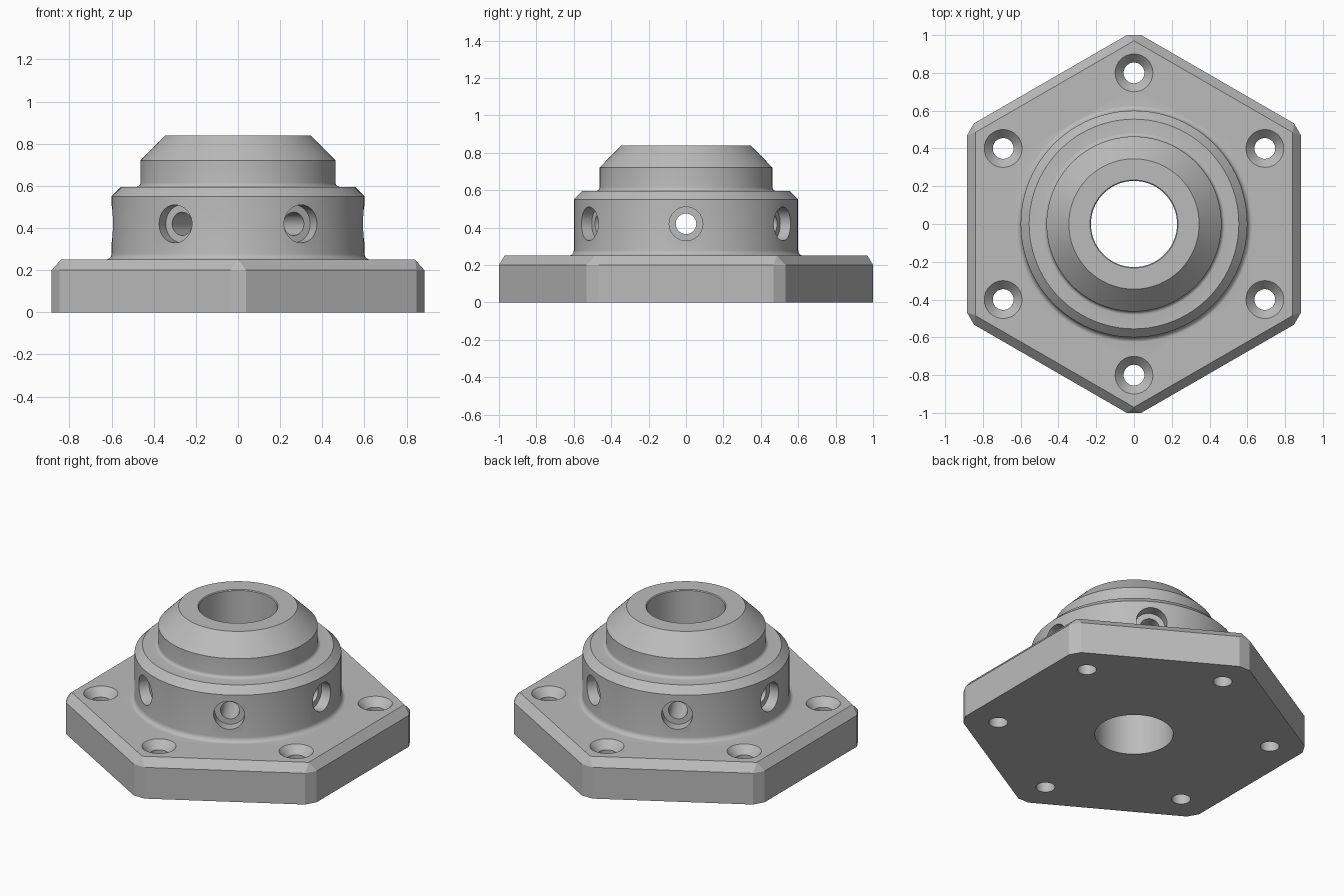
import bpy
import bmesh
from math import sin, cos, pi, radians
from mathutils import Matrix

if "Cube" in bpy.data.objects:
    bpy.data.objects.remove(bpy.data.objects["Cube"], do_unlink=True)

steel = bpy.data.materials.new("machined_grey")
steel.use_nodes = True
GREY = (0.5, 0.5, 0.5, 1)
steel.diffuse_color = GREY
steel.node_tree.nodes["Principled BSDF"].inputs["Base Color"].default_value = GREY


def make_object(name, bm):
    bmesh.ops.recalc_face_normals(bm, faces=bm.faces)
    mesh = bpy.data.meshes.new(name)
    bm.to_mesh(mesh)
    bm.free()
    mesh.materials.append(steel)
    obj = bpy.data.objects.new(name, mesh)
    bpy.context.collection.objects.link(obj)
    return obj


def lathe(bm, profile, sides, matrix=Matrix()):
    """Closed solid of revolution about z, capped at both ends."""
    rings = []
    for r, z in profile:
        rings.append([bm.verts.new(matrix @ Matrix.Rotation(2 * pi * i / sides, 4, 'Z')
                                   @ Matrix.Translation((r, 0, z)).translation)
                      for i in range(sides)])
    for low, high in zip(rings, rings[1:]):
        for i in range(sides):
            j = (i + 1) % sides
            bm.faces.new((low[i], low[j], high[j], high[i]))
    bm.faces.new(rings[0][::-1])
    bm.faces.new(rings[-1])


def fillet(r, z, size, steps=5):
    """Concave quarter round from a floor at z up to a wall of radius r."""
    return [(r + size * (1 - sin(a)), z + size * (1 - cos(a)))
            for a in [pi / 2 * k / steps for k in range(steps + 1)]]


# Hexagonal flange: clipped corners below, plain smaller hexagon on top
APOTHEM, CLIP, CHAMFER, FLANGE_TOP = 0.885, 1.0, 0.045, 0.25
half_flat = (APOTHEM / cos(pi / 6) - CLIP) / cos(pi / 6) * sin(pi / 3) * 2 * cos(pi / 6)
bm = bmesh.new()
for k in range(6):
    turn = Matrix.Rotation(radians(90 + 60 * k), 4, 'Z')
    for side in (-1, 1):
        for z in (0, 0.2):
            bm.verts.new((turn @ Matrix.Translation((CLIP, side * half_flat, z))).translation)
    tip = (APOTHEM - CHAMFER) / cos(pi / 6)
    bm.verts.new((turn @ Matrix.Translation((tip, 0, FLANGE_TOP))).translation)
bmesh.ops.convex_hull(bm, input=bm.verts)
bmesh.ops.dissolve_limit(bm, angle_limit=radians(1), verts=bm.verts, edges=bm.edges)
body = make_object("flanged_hub", bm)

# Stepped hub with filleted feet and chamfered shoulders
bm = bmesh.new()
hub_profile = ([(0.63, 0.1)] + fillet(0.6, 0.249, 0.03)
               + [(0.6, 0.55), (0.555, 0.595)] + fillet(0.463, 0.595, 0.02)
               + [(0.463, 0.72), (0.345, 0.84)])
lathe(bm, hub_profile, 96)
hub = make_object("hub_solid", bm)

# Central bore
bm = bmesh.new()
lathe(bm, [(0.228, -0.1), (0.228, 0.835), (0.24, 0.847)], 96)
bore = make_object("bore_cutter", bm)

# Countersunk bolt holes in the flange corners
bm = bmesh.new()
for k in range(6):
    place = Matrix.Rotation(radians(90 + 60 * k), 4, 'Z') @ Matrix.Translation((0.8, 0, 0))
    lathe(bm, [(0.055, -0.1), (0.055, 0.2), (0.1, 0.25), (0.1, 0.3)], 40, place)
bolts = make_object("bolt_hole_cutter", bm)

# Counterbored radial screw holes through the hub wall
bm = bmesh.new()
for k in range(6):
    place = (Matrix.Translation((0, 0, 0.42)) @ Matrix.Rotation(radians(60 * k), 4, 'Z')
             @ Matrix.Rotation(pi / 2, 4, 'Y'))
    lathe(bm, [(0.055, 0.18), (0.055, 0.53), (0.09, 0.53), (0.09, 0.7)], 40, place)
screws = make_object("screw_hole_cutter", bm)

# Combine into one machined part
for tool, operation in ((hub, 'UNION'), (bore, 'DIFFERENCE'),
                        (bolts, 'DIFFERENCE'), (screws, 'DIFFERENCE')):
    mod = body.modifiers.new(tool.name, 'BOOLEAN')
    mod.object = tool
    mod.operation = operation
    mod.solver = 'EXACT'
graph = bpy.context.evaluated_depsgraph_get()
finished = bpy.data.meshes.new_from_object(body.evaluated_get(graph))
body.modifiers.clear()
body.data = finished
for tool in (hub, bore, bolts, screws):
    bpy.data.objects.remove(tool, do_unlink=True)

# Smooth round walls, crisp machined edges
bpy.ops.object.select_all(action='DESELECT')
body.select_set(True)
bpy.context.view_layer.objects.active = body
bpy.ops.object.shade_smooth_by_angle(angle=radians(25))
